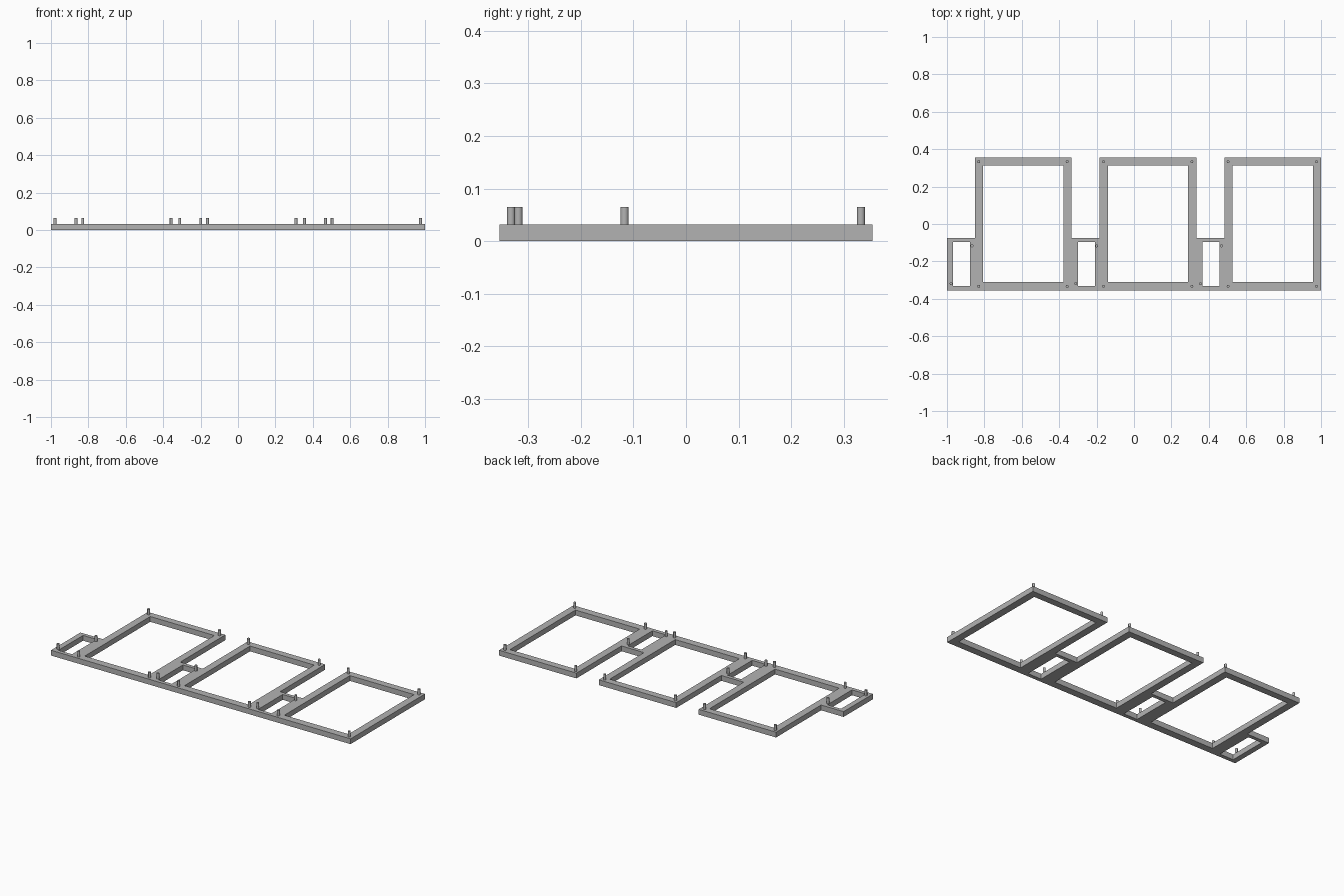
import bpy
import bmesh

cube = bpy.data.objects.get("Cube")
if cube:
    bpy.data.objects.remove(cube, do_unlink=True)

grey = bpy.data.materials.new("plain grey")
grey.use_nodes = True
grey.diffuse_color = (0.45, 0.45, 0.45, 1)
grey.node_tree.nodes["Principled BSDF"].inputs["Base Color"].default_value = (0.45, 0.45, 0.45, 1)

THICK, PEG_TOP, PEG_R = 0.032, 0.065, 0.0078
PITCH, SMALL_W, HALF_D = 0.6667, 0.15, 0.355
STARTS = [-1 + PITCH * i for i in range(3)]

# Outer rectangles and window openings as (x0, x1, y0, y1)
solids, holes, pegs = [], [], []
for s in STARTS:
    b = s + SMALL_W          # left edge of the large frame
    e = s + PITCH            # right edge of the large frame
    solids += [(s, b, -HALF_D, -0.075), (b, e, -HALF_D, HALF_D)]
    holes += [(s + 0.033, s + 0.124, -0.332, -0.097),
              (b + 0.044, e - 0.044, -0.311, 0.314)]
    pegs += [(s + 0.022, -0.319), (s + 0.134, -0.117)]
    pegs += [(x, y) for x in (b + 0.02, e - 0.024) for y in (-0.333, 0.333)]


def inside(rects, x, y):
    return any(r[0] < x < r[1] and r[2] < y < r[3] for r in rects)


def finish(name, bm):
    bmesh.ops.recalc_face_normals(bm, faces=bm.faces)
    mesh = bpy.data.meshes.new(name)
    bm.to_mesh(mesh)
    bm.free()
    mesh.materials.append(grey)
    obj = bpy.data.objects.new(name, mesh)
    bpy.context.collection.objects.link(obj)
    return obj


# Joined frame plate: fill the solid cells of the cut lines, then extrude up
rects = solids + holes
xs = sorted({round(v, 4) for r in rects for v in r[:2]})
ys = sorted({round(v, 4) for r in rects for v in r[2:]})
bm = bmesh.new()
for x0, x1 in zip(xs, xs[1:]):
    for y0, y1 in zip(ys, ys[1:]):
        cx, cy = (x0 + x1) / 2, (y0 + y1) / 2
        if inside(solids, cx, cy) and not inside(holes, cx, cy):
            bm.faces.new([bm.verts.new((x, y, 0)) for x, y in
                          ((x0, y0), (x1, y0), (x1, y1), (x0, y1))])
bmesh.ops.remove_doubles(bm, verts=bm.verts, dist=0.0005)
top = bmesh.ops.extrude_face_region(bm, geom=bm.faces[:], use_keep_orig=True)["geom"]
bmesh.ops.translate(bm, vec=(0, 0, THICK),
                    verts=[g for g in top if isinstance(g, bmesh.types.BMVert)])
finish("frame_plate", bm)

# Locating pegs
for i, (x, y) in enumerate(pegs):
    bm = bmesh.new()
    bmesh.ops.create_cone(bm, cap_ends=True, segments=24, radius1=PEG_R,
                          radius2=PEG_R, depth=PEG_TOP - THICK)
    bmesh.ops.translate(bm, vec=(x, y, (PEG_TOP + THICK) / 2), verts=bm.verts)
    peg = finish(f"peg_{i + 1}", bm)
    bpy.ops.object.select_all(action="DESELECT")
    peg.select_set(True)
    bpy.context.view_layer.objects.active = peg
    bpy.ops.object.shade_smooth_by_angle()
